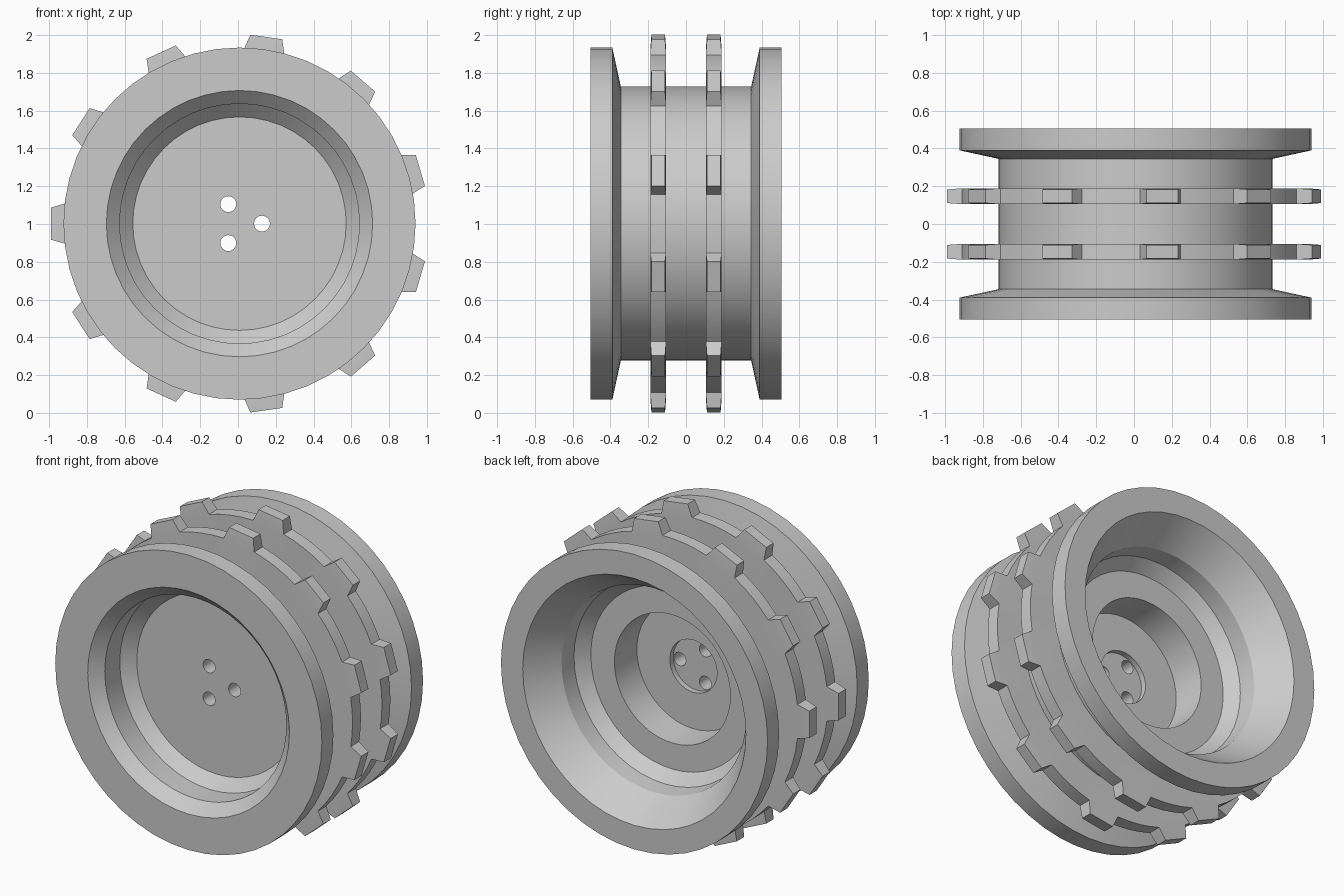
import bpy, bmesh, math
from mathutils import Matrix, Vector

cube = bpy.data.objects.get("Cube")
if cube:
    bpy.data.objects.remove(cube, do_unlink=True)

CENTRE = Vector((0.008, 0, 1.002))
SEGMENTS = 48
TEETH = 11

grey = bpy.data.materials.new("plain_grey")
grey.use_nodes = True
colour = (0.6, 0.6, 0.6, 1)
grey.diffuse_color = colour
grey.node_tree.nodes["Principled BSDF"].inputs["Base Color"].default_value = colour


def polar(radius, angle, y):
    return Vector((radius * math.cos(angle), y, radius * math.sin(angle)))


def make_object(name, bm):
    bmesh.ops.recalc_face_normals(bm, faces=bm.faces)
    mesh = bpy.data.meshes.new(name)
    bm.to_mesh(mesh)
    bm.free()
    obj = bpy.data.objects.new(name, mesh)
    obj.location = CENTRE
    mesh.materials.append(grey)
    bpy.context.collection.objects.link(obj)
    return obj


def activate(obj):
    bpy.ops.object.select_all(action="DESELECT")
    obj.select_set(True)
    bpy.context.view_layer.objects.active = obj


def lathe(name, profile):
    """Spin a (radius, y) profile around the wheel axle."""
    bm = bmesh.new()
    verts = [bm.verts.new((r, y, 0)) for r, y in profile]
    edges = [bm.edges.new(pair) for pair in zip(verts, verts[1:])]
    bmesh.ops.spin(bm, geom=verts + edges, cent=(0, 0, 0), axis=(0, 1, 0),
                   angle=math.tau, steps=SEGMENTS, use_duplicate=False)
    bmesh.ops.remove_doubles(bm, verts=bm.verts, dist=0.0005)
    return make_object(name, bm)


# Wheel body: front recess, flanges, drum, deep stepped rear recess
front = [(0, -0.215), (0.565, -0.215), (0.635, -0.285), (0.635, -0.435), (0.705, -0.505)]
outside = [(0.932, -0.505), (0.932, -0.39), (0.725, -0.345),
           (0.725, 0.345), (0.932, 0.39), (0.932, 0.505)]
rear = [(0.78, 0.505), (0.645, 0.31), (0.635, 0.20), (0.57, 0.125), (0.405, 0.125),
        (0.395, -0.085), (0.165, -0.085), (0.165, -0.12), (0, -0.12)]
body = lathe("wheel_body", front + outside + rear)

# Three bolt holes through the web
bm = bmesh.new()
for i in range(3):
    place = Matrix.Translation(polar(0.119, i * math.tau / 3, -0.16))
    bmesh.ops.create_cone(bm, cap_ends=True, segments=24, radius1=0.042, radius2=0.042,
                          depth=0.4, matrix=place @ Matrix.Rotation(math.pi / 2, 4, "X"))
cutter = make_object("bolt_hole_cutter", bm)
cutter.hide_render = True
activate(body)
cut = body.modifiers.new("bolt_holes", "BOOLEAN")
cut.operation = "DIFFERENCE"
cut.solver = "EXACT"
cut.object = cutter
bpy.ops.object.modifier_apply(modifier=cut.name)
bpy.data.objects.remove(cutter, do_unlink=True)
activate(body)
bpy.ops.object.shade_smooth_by_angle(angle=math.radians(25))


def toothed_ring(name, y):
    """Flat ring with tapered teeth, thinner at the tips."""
    bm = bmesh.new()
    root, inner, half = 0.925, 0.70, 0.042
    base_angle = math.asin(0.108 / root)
    pitch = math.tau / TEETH
    gap = pitch - 2 * base_angle
    angles, tooth_starts = [], []
    for t in range(TEETH):
        mid = math.pi + t * pitch
        tooth_starts.append(len(angles))
        angles.append(mid - base_angle)
        angles += [mid + base_angle + gap * k / 4 for k in range(4)]
    count = len(angles)
    sides = []
    for s in (-1, 1):
        rim = [bm.verts.new(polar(root, a, y + s * half)) for a in angles]
        bore = [bm.verts.new(polar(inner, a, y + s * half)) for a in angles]
        tips = {}
        for t, start in enumerate(tooth_starts):
            turn = Matrix.Rotation(-(math.pi + t * pitch), 3, "Y")
            tips[start] = [bm.verts.new(turn @ Vector((0.998, y + s * 0.036, w)))
                           for w in (-0.085, 0.085)]
        sides.append((rim, bore, tips))
    for rim, bore, tips in sides:
        for i in range(count):
            j = (i + 1) % count
            bm.faces.new((rim[i], rim[j], bore[j], bore[i]))
            if i in tips:
                bm.faces.new((rim[i], tips[i][0], tips[i][1], rim[j]))
    (rim_a, bore_a, tips_a), (rim_b, bore_b, tips_b) = sides
    for i in range(count):
        j = (i + 1) % count
        bm.faces.new((bore_a[i], bore_a[j], bore_b[j], bore_b[i]))
        path_a = [rim_a[i], *tips_a.get(i, []), rim_a[j]]
        path_b = [rim_b[i], *tips_b.get(i, []), rim_b[j]]
        for k in range(len(path_a) - 1):
            bm.faces.new((path_a[k], path_a[k + 1], path_b[k + 1], path_b[k]))
    return make_object(name, bm)


# Twin toothed rings around the drum
for name, y in (("front_toothed_ring", -0.147), ("rear_toothed_ring", 0.147)):
    activate(toothed_ring(name, y))
    bpy.ops.object.shade_smooth_by_angle(angle=math.radians(15))
